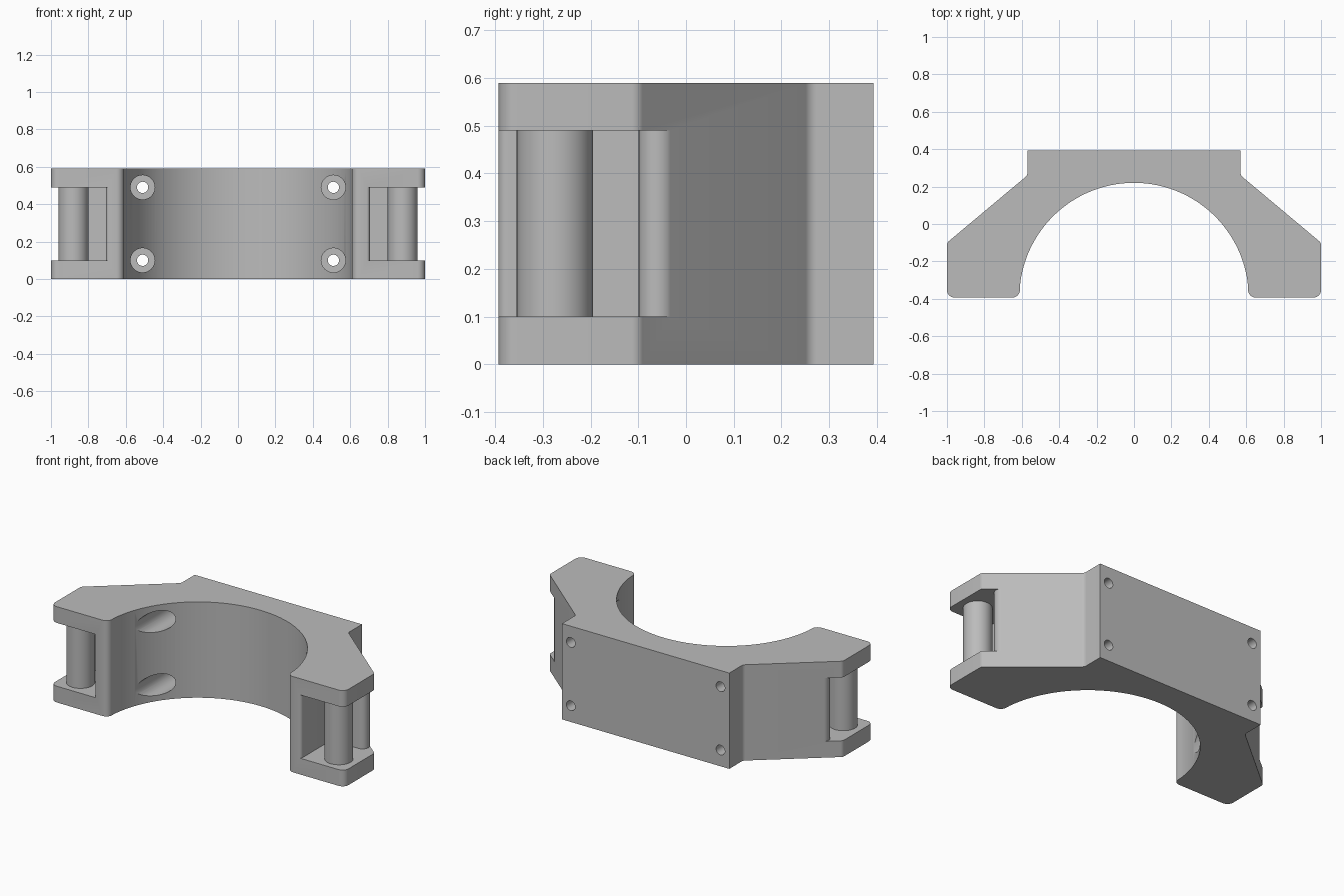
import bpy, bmesh, math
from mathutils import Vector, Matrix

cube = bpy.data.objects.get("Cube")
if cube:
    bpy.data.objects.remove(cube, do_unlink=True)

HEIGHT, BACK, FRONT = 0.59, 0.393, -0.393
LOW, HIGH = 0.10, 0.49          # pocket floor and ceiling, also screw rows

grey = bpy.data.materials.new("plain grey")
grey.use_nodes = True
grey.diffuse_color = (0.5, 0.5, 0.5, 1)
grey.node_tree.nodes["Principled BSDF"].inputs["Base Color"].default_value = (0.5, 0.5, 0.5, 1)


def rounded(corners, steps=8):
    """Outline through (x, y, radius) corners with filleted bends."""
    out = []
    for i, (x, y, r) in enumerate(corners):
        p = Vector((x, y))
        if r == 0:
            out.append(p)
            continue
        a = (Vector(corners[i - 1][:2]) - p).normalized()
        b = (Vector(corners[(i + 1) % len(corners)][:2]) - p).normalized()
        half = a.angle(b) / 2
        centre = p + (a + b).normalized() * r / math.sin(half)
        start = p + a * r / math.tan(half) - centre
        end = p + b * r / math.tan(half) - centre
        turn = math.atan2(start.x * end.y - start.y * end.x, start.dot(end))
        for k in range(steps + 1):
            out.append(centre + Matrix.Rotation(turn * k / steps, 2) @ start)
    return out


def finish(name, bm):
    bmesh.ops.recalc_face_normals(bm, faces=bm.faces)
    mesh = bpy.data.meshes.new(name)
    bm.to_mesh(mesh)
    bm.free()
    mesh.materials.append(grey)
    obj = bpy.data.objects.new(name, mesh)
    bpy.context.collection.objects.link(obj)
    return obj


def prism(name, outline, z0, z1):
    bm = bmesh.new()
    face = bm.faces.new([bm.verts.new((p.x, p.y, z0)) for p in outline])
    side = bmesh.ops.extrude_face_region(bm, geom=[face])["geom"]
    verts = [v for v in side if isinstance(v, bmesh.types.BMVert)]
    bmesh.ops.translate(bm, verts=verts, vec=(0, 0, z1 - z0))
    return finish(name, bm)


def bore(name, x, z, radius, y0, y1):
    """Cylinder lying along y."""
    bm = bmesh.new()
    place = Matrix.Translation((x, (y0 + y1) / 2, z)) @ Matrix.Rotation(math.pi / 2, 4, "X")
    bmesh.ops.create_cone(bm, cap_ends=True, segments=40, radius1=radius,
                          radius2=radius, depth=y1 - y0, matrix=place)
    return finish(name, bm)


def cut(target, cutter):
    mod = target.modifiers.new("cut", "BOOLEAN")
    mod.operation, mod.solver, mod.object = "DIFFERENCE", "EXACT", cutter
    bpy.context.view_layer.objects.active = target
    bpy.ops.object.modifier_apply(modifier=mod.name)
    bpy.data.objects.remove(cutter, do_unlink=True)


def smooth(obj):
    bpy.ops.object.select_all(action="DESELECT")
    obj.select_set(True)
    bpy.context.view_layer.objects.active = obj
    bpy.ops.object.shade_smooth_by_angle(angle=math.radians(30))


# Clamp body: mirrored half outline joined by the round saddle
half = [(0.57, BACK, 0), (0.57, 0.26, 0.03), (1, -0.1, 0.03),
        (1, FRONT, 0.04), (0.61, FRONT, 0.04)]
saddle = []
for k in range(73):
    t = math.radians(6 + 168 * k / 72)
    saddle.append((0.613 * math.cos(t), FRONT + 0.613 * math.sin(t), 0))
mirrored = [(-x, y, r) for x, y, r in reversed(half)]
body = prism("clamp_body", rounded(half + saddle + mirrored), 0, HEIGHT)

# Pocket in each lug, open to the front, the side and the slanted back
pocket = rounded([(0.6, -0.5, 0), (0.6, FRONT - 0.001, 0), (0.705, FRONT - 0.001, 0.02),
                  (0.705, -0.1, 0), (1.001, -0.1, 0.04), (0.8, 0.0685, 0),
                  (1.2, 0.0685, 0), (1.2, -0.5, 0)])

for side, label in ((1, "left"), (-1, "right")):
    cut(body, prism("pocket_cutter", [Vector((side * p.x, p.y)) for p in pocket], LOW, HIGH))
    # Screw holes with wide head recesses
    for z in (LOW, HIGH):
        cut(body, bore("recess_cutter", side * 0.51, z, 0.065, -0.6, 0.2))
        cut(body, bore("hole_cutter", side * 0.51, z, 0.03, 0.1, 0.6))
    # Pin spanning the pocket
    circle = [Vector((side * 0.88 + 0.08 * math.cos(a), -0.275 + 0.08 * math.sin(a)))
              for a in (math.tau * k / 48 for k in range(48))]
    smooth(prism(label + "_pin", circle, LOW - 0.01, HIGH + 0.01))

smooth(body)
